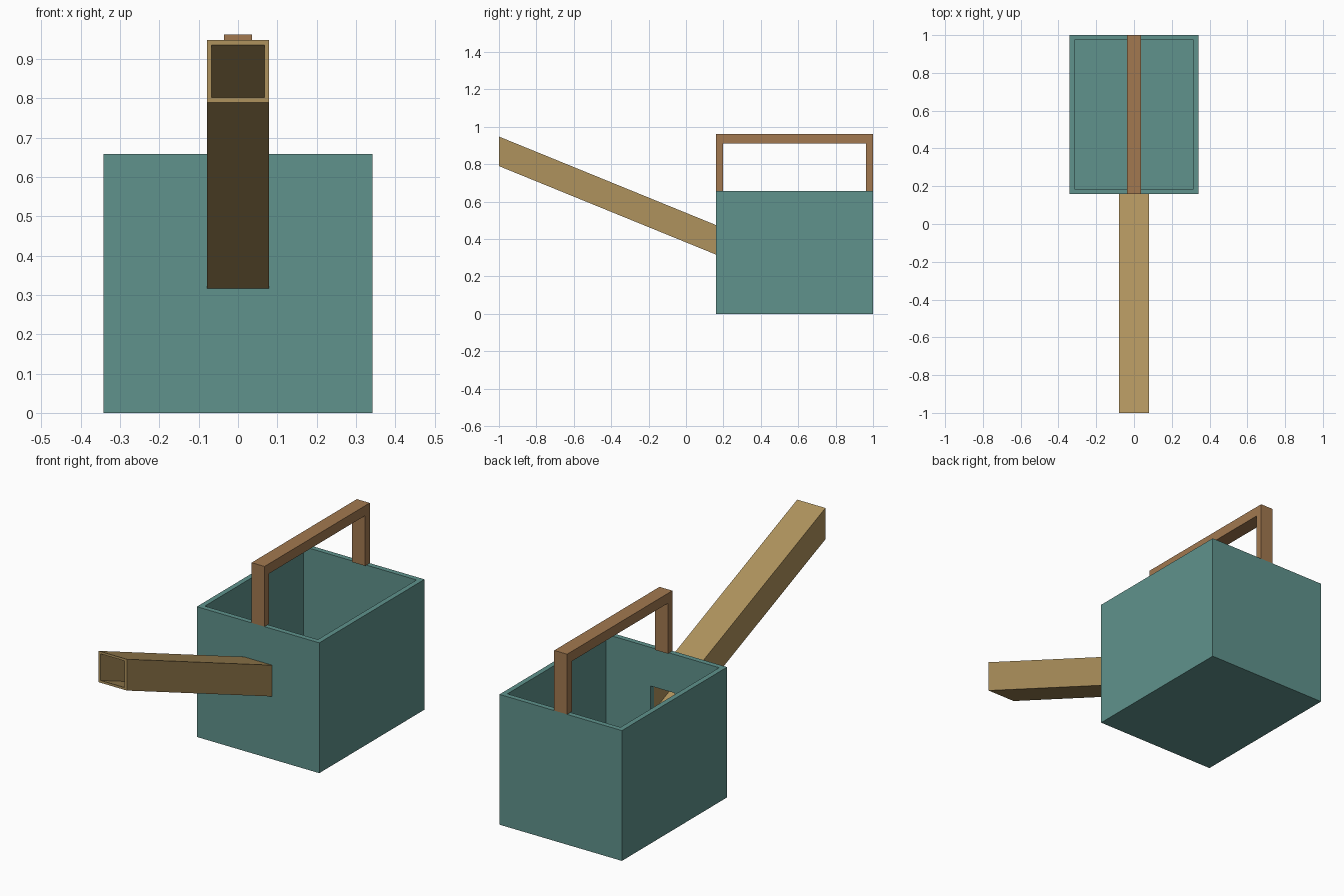
import bpy, bmesh

if "Cube" in bpy.data.objects:
    bpy.data.objects.remove(bpy.data.objects["Cube"])

HALF_W, Y0, Y1, TOP, WALL = 0.342, 0.16, 1.0, 0.658, 0.037
SPOUT_HALF, SPOUT_WALL = 0.079, 0.012
SPOUT_TIP_Z, SPOUT_ROOT_Z = 0.869, 0.396


def material(name, rgb):
    m = bpy.data.materials.new(name)
    m.diffuse_color = (*rgb, 1)
    m.use_nodes = True
    m.node_tree.nodes["Principled BSDF"].inputs["Base Color"].default_value = m.diffuse_color
    return m


def finish(bm, name, mat=None):
    bmesh.ops.recalc_face_normals(bm, faces=bm.faces)
    me = bpy.data.meshes.new(name)
    bm.to_mesh(me)
    bm.free()
    ob = bpy.data.objects.new(name, me)
    bpy.context.collection.objects.link(ob)
    if mat:
        me.materials.append(mat)
    return ob


def box(bm, lo, hi):
    verts = bmesh.ops.create_cube(bm, size=1)["verts"]
    for v in verts:
        v.co = [hi[i] if v.co[i] > 0 else lo[i] for i in range(3)]


teal = material("teal", (0.115, 0.29, 0.265))
tan = material("tan", (0.43, 0.29, 0.11))
brown = material("brown", (0.36, 0.19, 0.08))

# Open tank: box with the top inset and pushed down
bm = bmesh.new()
box(bm, (-HALF_W, Y0, 0), (HALF_W, Y1, TOP))
bm.normal_update()
top = max(bm.faces, key=lambda f: f.calc_center_median().z)
bmesh.ops.inset_region(bm, faces=[top], thickness=WALL)
floor = bmesh.ops.extrude_discrete_faces(bm, faces=[top])["faces"][0]
for v in floor.verts:
    v.co.z = WALL
tank = finish(bm, "tank", teal)

# Opening through the front wall into the spout
bm = bmesh.new()
r = SPOUT_HALF - SPOUT_WALL
box(bm, (-r, Y0 - 0.05, SPOUT_ROOT_Z - r), (r, Y0 + 0.1, SPOUT_ROOT_Z + r))
cutter = finish(bm, "spout_hole_cutter")
cutter.hide_render = True
cutter.hide_viewport = True
cut = tank.modifiers.new("spout_hole", "BOOLEAN")
cut.operation = "DIFFERENCE"
cut.solver = "EXACT"
cut.object = cutter

# Sloping hollow square spout with upright ends
bm = bmesh.new()


def ring(y, z, h):
    return [bm.verts.new((sx * h, y, z + sz * h))
            for sx, sz in ((-1, -1), (1, -1), (1, 1), (-1, 1))]


rings = [ring(-1, SPOUT_TIP_Z, SPOUT_HALF), ring(Y0, SPOUT_ROOT_Z, SPOUT_HALF),
         ring(Y0, SPOUT_ROOT_Z, r), ring(-1, SPOUT_TIP_Z, r)]
for i in range(4):
    a, b = rings[i], rings[(i + 1) % 4]
    for j in range(4):
        k = (j + 1) % 4
        bm.faces.new((a[j], a[k], b[k], b[j]))
finish(bm, "spout", tan)

# Arched handle: U profile extruded across x
bm = bmesh.new()
profile = [(Y0, TOP), (Y0, 0.962), (Y1, 0.962), (Y1, TOP),
           (Y1 - WALL, TOP), (Y1 - WALL, 0.912), (Y0 + WALL, 0.912), (Y0 + WALL, TOP)]
face = bm.faces.new([bm.verts.new((-0.036, y, z)) for y, z in profile])
ext = bmesh.ops.extrude_face_region(bm, geom=[face], use_keep_orig=True)["geom"]
bmesh.ops.translate(bm, vec=(0.072, 0, 0),
                    verts=[g for g in ext if isinstance(g, bmesh.types.BMVert)])
finish(bm, "handle", brown)
